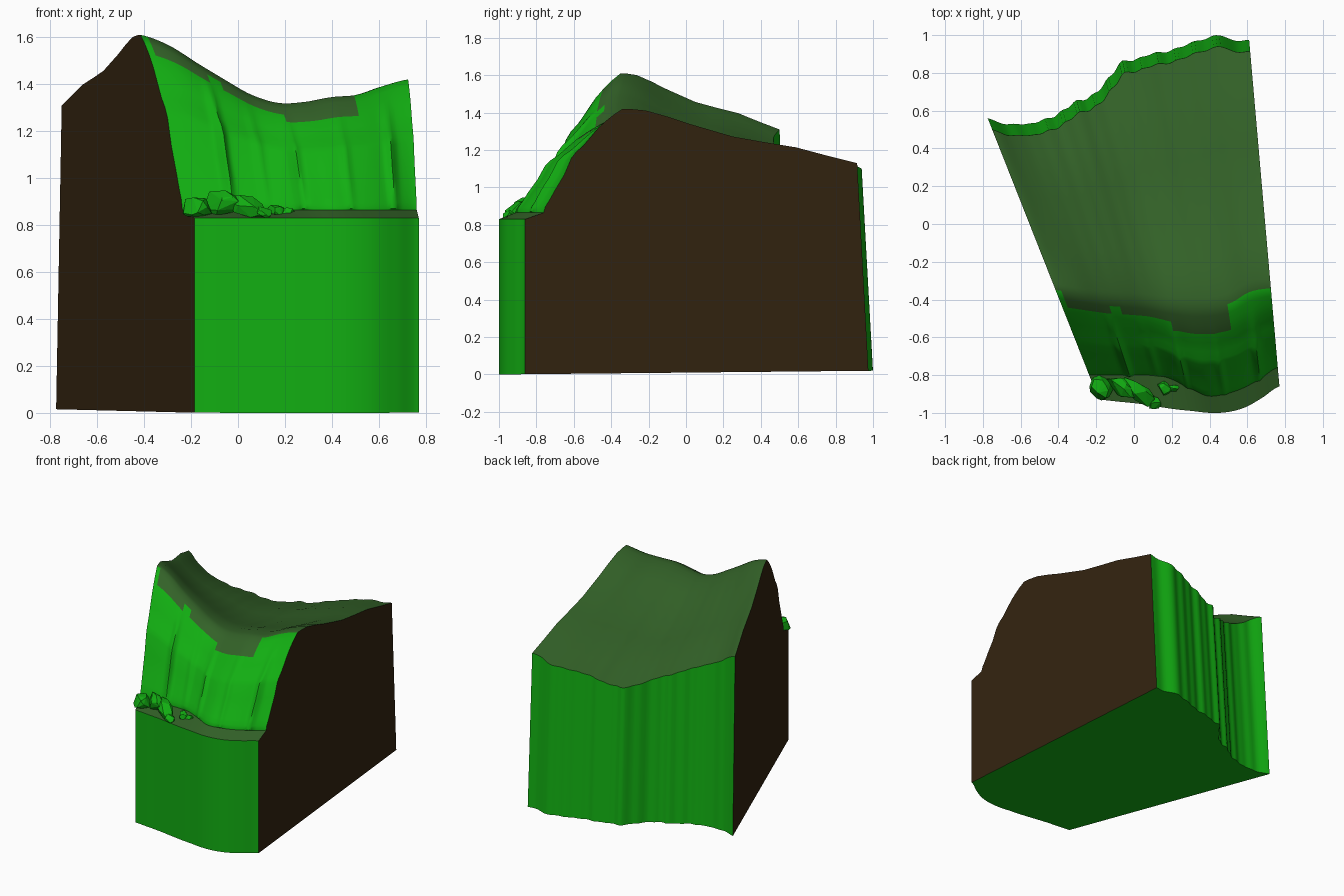
import bpy, bmesh, math, random
from mathutils import Vector, Euler

random.seed(4)
cube = bpy.data.objects.get("Cube")
if cube:
    bpy.data.objects.remove(cube, do_unlink=True)


def material(name, rgb):
    m = bpy.data.materials.new(name)
    m.use_nodes = True
    m.diffuse_color = (*rgb, 1)
    node = next(n for n in m.node_tree.nodes if n.type == 'BSDF_PRINCIPLED')
    node.inputs["Base Color"].default_value = (*rgb, 1)
    return m


BRIGHT = material("bright_green", (0.006, 0.42, 0.006))
MOSS = material("moss_green", (0.033, 0.122, 0.021))
EARTH = material("dark_earth", (0.032, 0.017, 0.005))

# Outlines sampled evenly from the right side to the left side
FRONT_Y = [-.93, -.94, -.95, -.965, -.98, -.99, -1, -.995, -.97, -.92, -.86]
BASE_Y = [-.8, -.8, -.8, -.8, -.81, -.86, -.91, -.9, -.87, -.82, -.76]
RIDGE_Y = [-.35, -.37, -.39, -.4, -.41, -.43, -.44, -.44, -.42, -.36, -.34]
RIDGE_Z = [1.61, 1.565, 1.49, 1.42, 1.355, 1.32, 1.325, 1.345, 1.355, 1.39, 1.42]
BACK_Z = [1.31, 1.22, 1.16, 1.11, 1.06, 1.015, 1.01, 1.05, 1.08, 1.1, 1.13]
BACK_Y = [.56, .53, .53, .53, .55, .57, .61, .65, .67, .72, .79,
          .86, .87, .9, .91, .93, .96, .98, 1, .97, .975]

# Depth and height fractions of the cliff and of the slope behind it
CLIFF = [(0, 0), (.02, .05), (.07, .11), (.15, .22), (.26, .36), (.35, .52), (.41, .58),
         (.5, .64), (.6, .73), (.7, .82), (.8, .89), (.9, .95)]
SLOPE = [(0, 0), (.04, .005), (.1, .03), (.19, .14), (.28, .27),
         (.47, .51), (.6, .61), (.74, .71), (.87, .86), (1, 1)]
CREASES = [(.21, .035), (.36, .012), (.5, .03), (.7, .015), (.9, .03)]
COLUMNS = 80


def sample(table, u):
    """Smooth value of an evenly spaced table."""
    last = len(table) - 1
    i = min(int(u * last), last - 1)
    t = u * last - i
    a, b, c, d = (table[max(0, min(last, i + k))] for k in (-1, 0, 1, 2))
    return b + t * (c - a + t * (2 * a - 5 * b + 4 * c - d + t * (3 * (b - c) + d - a))) / 2


def place(u, y, z):
    """Point between the two flat side planes."""
    right = -.19 - .395 * (y + .92)
    left = .77 - .0874 * (y + .86)
    return Vector((right + (left - right) * u, y, z))


def section(u):
    """Outline from the front foot, over the top, to the back foot."""
    front, base = sample(FRONT_Y, u), sample(BASE_Y, u)
    ry, rz = sample(RIDGE_Y, u), sample(RIDGE_Z, u)
    back, bz = sample(BACK_Y, u), sample(BACK_Z, u)
    back += .006 * math.sin(u * 95) * math.sin(math.pi * u)
    crease = sum(a * math.exp(-((u - c) / .018) ** 2) for c, a in CREASES)
    pts = [(front, .01 * (1 + front)), (front, .83), (base, .865)]
    for fy, fz in CLIFF:
        bulge = crease * math.sin(math.pi * min(1, fz + .1))
        pts.append((base + (ry - base) * fy - bulge, .87 + (rz - .87) * fz))
    top = back - .06
    pts += [(ry + (top - ry) * fy, rz + (bz - rz) * fz) for fy, fz in SLOPE]
    pts.append((back, .01 * (1 + back)))
    return [place(u, y, z) for y, z in pts]


SECTIONS = [section(i / COLUMNS) for i in range(COLUMNS + 1)]
LEDGE, FOOT = 1, 3
RIDGE = FOOT + len(CLIFF)
BACK = RIDGE + len(SLOPE) - 1


def finish(name, bm, mats, angle=None):
    mesh = bpy.data.meshes.new(name)
    bm.to_mesh(mesh)
    bm.free()
    for m in mats:
        mesh.materials.append(m)
    ob = bpy.data.objects.new(name, mesh)
    bpy.context.collection.objects.link(ob)
    if angle:
        bpy.ops.object.select_all(action='DESELECT')
        ob.select_set(True)
        bpy.context.view_layer.objects.active = ob
        bpy.ops.object.shade_smooth_by_angle(angle=math.radians(angle))
    return ob


def strip(name, rows, mats, rule=None):
    """Skin the chosen outline rows across all columns."""
    bm = bmesh.new()
    grid = [[bm.verts.new(s[r]) for r in rows] for s in SECTIONS]
    for i in range(COLUMNS):
        for j in range(len(rows) - 1):
            f = bm.faces.new((grid[i][j], grid[i + 1][j], grid[i + 1][j + 1], grid[i][j + 1]))
            if rule:
                f.material_index = rule((i + .5) / COLUMNS, rows[j])
    return finish(name, bm, mats, 50)


def ground_colour(u, row):
    """Bright cliff face with a mossy lip that stops short of the left end."""
    if row < FOOT - 1 or row >= RIDGE:
        return 0
    lip = RIDGE - 2 if u < .22 or .27 < u < .5 else RIDGE - 3
    if .22 < u < .27:
        lip = RIDGE - 1
    return 0 if row >= lip and .025 < u < .79 else 1


strip("ground_surface", list(range(LEDGE, BACK + 1)), [MOSS, BRIGHT], ground_colour)
strip("front_wall", [0, LEDGE], [BRIGHT])
strip("back_wall", [BACK, BACK + 1], [BRIGHT])
strip("underside", [BACK + 1, 0], [BRIGHT])

# Flat earth sides
for name, outline in (("right_wall", SECTIONS[0]), ("left_wall", SECTIONS[-1][::-1])):
    bm = bmesh.new()
    bm.faces.new([bm.verts.new(p) for p in outline])
    finish(name, bm, [EARTH])


def boulder(name, centre, size, turn):
    """Faceted rock: hull of a jittered ball."""
    bm = bmesh.new()
    rot = Euler((0, turn[0], turn[1])).to_matrix()
    for _ in range(22):
        d = Vector([random.gauss(0, 1) for _ in range(3)]).normalized()
        d *= random.uniform(.9, 1.05)
        bm.verts.new(Vector(centre) + rot @ Vector([a * b for a, b in zip(d, size)]))
    res = bmesh.ops.convex_hull(bm, input=bm.verts)
    bmesh.ops.delete(bm, geom=[v for v in res["geom_interior"]
                               if isinstance(v, bmesh.types.BMVert)], context='VERTS')
    bmesh.ops.recalc_face_normals(bm, faces=bm.faces)
    finish(name, bm, [BRIGHT])


# Rocks on the ledge
boulder("end_boulder", (-.18, -.87, .875), (.075, .07, .05), (.1, .3))
boulder("tall_boulder", (-.07, -.86, .89), (.1, .05, .06), (.1, -.6))
boulder("long_boulder", (.03, -.89, .88), (.12, .05, .05), (.25, -.7))
boulder("front_boulder", (.1, -.945, .85), (.05, .035, .03), (0, -.4))
boulder("small_rock", (.16, -.87, .86), (.045, .035, .03), (.2, -.8))
boulder("pebble", (.21, -.87, .855), (.035, .025, .02), (0, .3))
